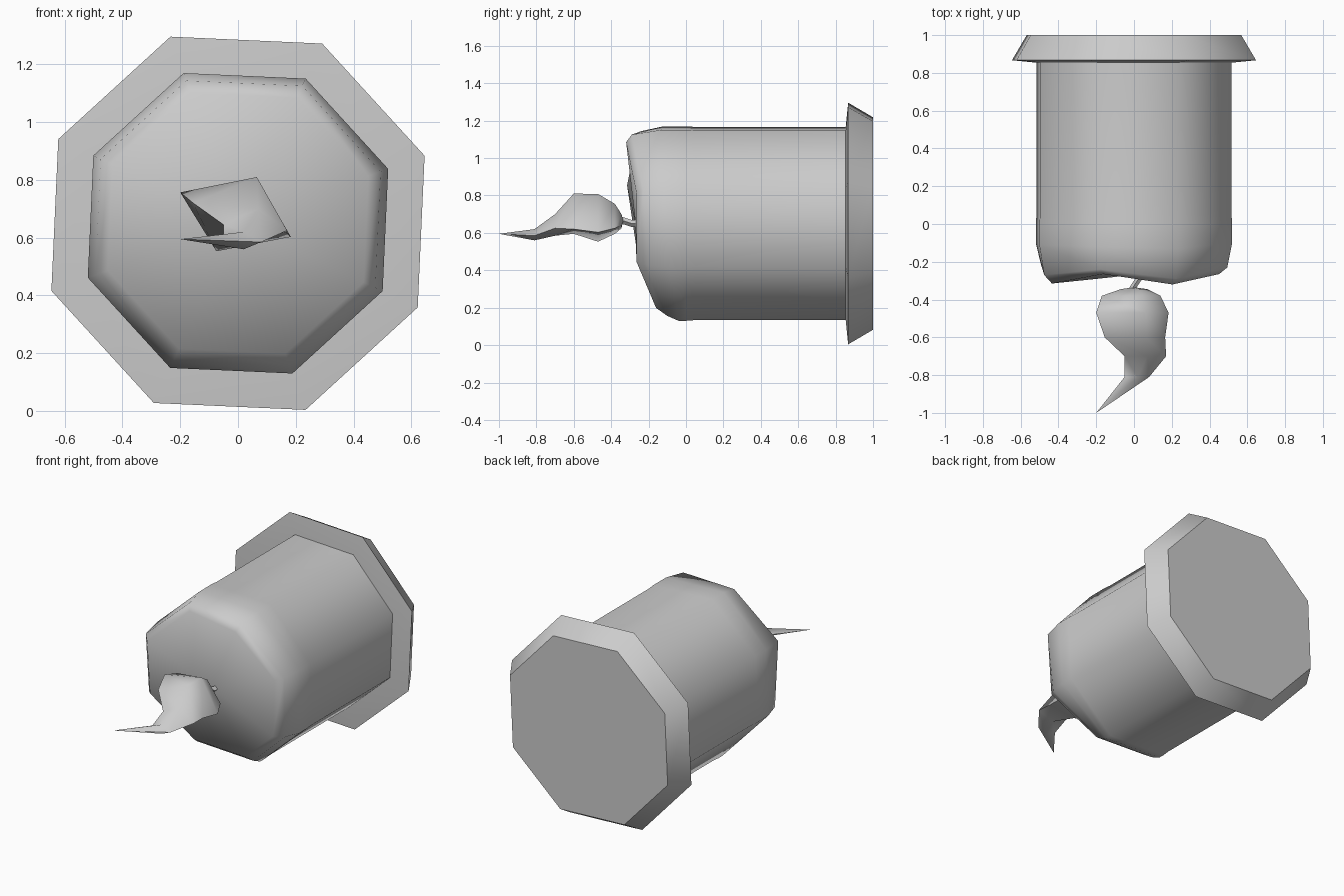
import bpy, bmesh
from math import cos, sin, radians

if "Cube" in bpy.data.objects:
    bpy.data.objects.remove(bpy.data.objects["Cube"])

CZ = 0.65      # height of the candle axis
TURN = 19.9    # roll of the octagon about the axis


def octagon(r, ys):
    """Eight points round the y axis; ys is one depth or eight."""
    if not isinstance(ys, (list, tuple)):
        ys = [ys] * 8
    return [(r * cos(radians(TURN + 45 * i)), y, CZ + r * sin(radians(TURN + 45 * i)))
            for i, y in enumerate(ys)]


def loft(name, rings, start=None, end=None, angle=50):
    """Skin a list of rings; close each end with a point or a flat cap."""
    bm = bmesh.new()
    loops = [[bm.verts.new(p) for p in ring] for ring in rings]
    n = len(loops[0])
    for a, b in zip(loops, loops[1:]):
        for i in range(n):
            j = (i + 1) % n
            bm.faces.new((a[i], a[j], b[j], b[i]))
    for loop, point in ((loops[0], start), (loops[-1], end)):
        if point:
            v = bm.verts.new(point)
            for i in range(n):
                bm.faces.new((loop[i], loop[(i + 1) % n], v))
        else:
            bm.faces.new(loop)
    bmesh.ops.recalc_face_normals(bm, faces=bm.faces)
    mesh = bpy.data.meshes.new(name)
    bm.to_mesh(mesh)
    bm.free()
    ob = bpy.data.objects.new(name, mesh)
    bpy.context.collection.objects.link(ob)
    bpy.ops.object.select_all(action='DESELECT')
    ob.select_set(True)
    bpy.context.view_layer.objects.active = ob
    bpy.ops.object.shade_smooth_by_angle(angle=radians(angle))
    return ob


# Wax body: octagonal prism with an uneven melted rim
rim = [-0.265, -0.32, -0.265, -0.315, -0.26, -0.16, -0.16, -0.265]
shoulder = [-0.23, -0.29, -0.24, -0.27, -0.21, -0.10, -0.10, -0.20]
edge = [-0.10, -0.13, -0.12, -0.11, -0.10, -0.04, -0.04, -0.08]
loft("wax_body", [octagon(0.48, rim), octagon(0.525, shoulder), octagon(0.553, edge),
                  octagon(0.553, 0.0), octagon(0.549, 0.05), octagon(0.549, 0.87)],
     start=(0, -0.27, CZ), angle=60)

# Flared base plate
loft("base_plate", [octagon(0.54, 0.853), octagon(0.687, 0.867), octagon(0.604, 1.0)])

# Wick: thin bent four-sided tube
path = [(0.02, -0.24, 0.65), (0.025, -0.29, 0.65), (-0.005, -0.335, 0.665), (0.0, -0.40, 0.67)]
w = 0.019
loft("wick", [[(x - w, y, z), (x, y, z + w), (x + w, y, z), (x, y, z - w)]
              for x, y, z in path])

# Flame: twisted four-sided loft ending in a swept tip; (y, four x/z corners)
sections = [
    (-0.345, [(-0.07, 0.69), (0.03, 0.70), (0.07, 0.64), (-0.03, 0.625)]),
    (-0.38, [(-0.17, 0.74), (0.045, 0.755), (0.14, 0.625), (-0.06, 0.595)]),
    (-0.47, [(-0.20, 0.757), (0.065, 0.808), (0.183, 0.603), (-0.075, 0.553)]),
    (-0.60, [(-0.155, 0.72), (0.065, 0.81), (0.165, 0.62), (-0.02, 0.595)]),
    (-0.70, [(-0.05, 0.645), (0.07, 0.70), (0.17, 0.625), (0.06, 0.585)]),
    (-0.81, [(-0.05, 0.595), (0.02, 0.62), (0.08, 0.585), (0.02, 0.56)]),
]
loft("flame", [[(x, y, z) for x, z in pts] for y, pts in sections],
     start=(0, -0.335, 0.665), end=(-0.2, -1.0, 0.595), angle=75)
